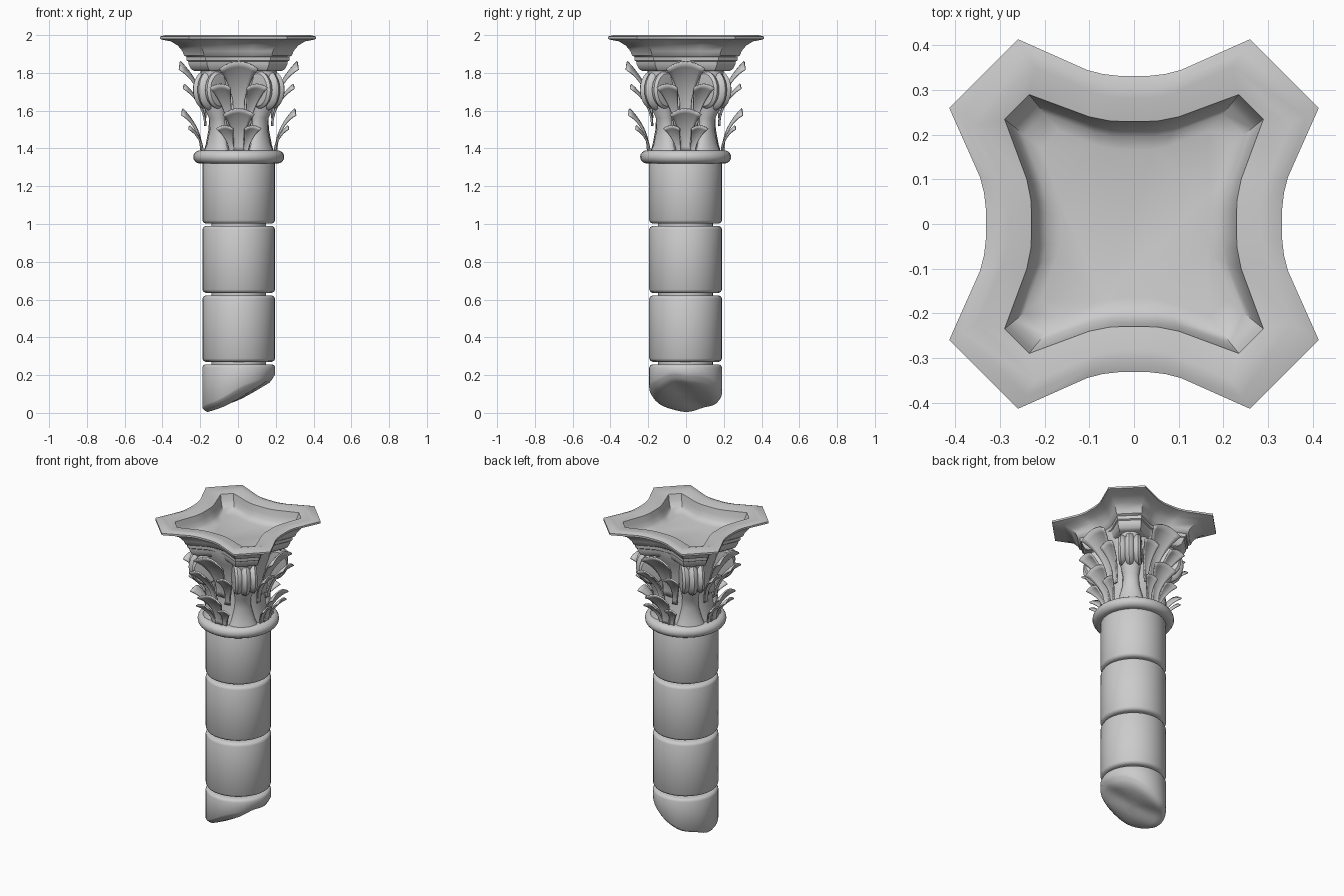
import bpy, bmesh, math
from mathutils import Vector, Matrix

if "Cube" in bpy.data.objects:
    bpy.data.objects.remove(bpy.data.objects["Cube"])

CX, CY = 0.004, -0.002


def finish(name, bm, angle=40):
    bmesh.ops.recalc_face_normals(bm, faces=bm.faces)
    me = bpy.data.meshes.new(name)
    bm.to_mesh(me)
    bm.free()
    me.shade_smooth()
    me.set_sharp_from_angle(angle=math.radians(angle))
    ob = bpy.data.objects.new(name, me)
    bpy.context.collection.objects.link(ob)
    return ob


def loft(name, rings, mat=Matrix(), angle=40):
    bm = bmesh.new()
    rows = [[bm.verts.new(mat @ Vector(p)) for p in r] for r in rings]
    n = len(rows[0])
    for a, b in zip(rows, rows[1:]):
        for i in range(n):
            j = (i + 1) % n
            bm.faces.new((a[i], a[j], b[j], b[i]))
    bm.faces.new(rows[0])
    bm.faces.new(rows[-1])
    return finish(name, bm, angle)


def circle(rx, z, ry=None, x=0.0, y=0.0, n=32):
    ry = rx if ry is None else ry
    return [(x + rx * math.cos(2 * math.pi * i / n),
             y + ry * math.sin(2 * math.pi * i / n), z) for i in range(n)]


def lathe(name, profile, angle=40):
    return loft(name, [circle(r, z, x=CX, y=CY) for r, z in profile], angle=angle)


# Shaft drums with eased edges, and the narrower core seen in the joints
for i, (z0, z1) in enumerate([(0.27, 0.622), (0.635, 0.99), (1.002, 1.345)]):
    lathe(f"shaft_drum_{i + 1}", [
        (0.14, z0), (0.175, z0), (0.187, z0 + 0.006), (0.193, z0 + 0.018),
        (0.193, z1 - 0.018), (0.187, z1 - 0.006), (0.175, z1), (0.14, z1)])
lathe("shaft_core", [(0.145, 0.22), (0.145, 1.34)])


# Broken lowest drum with a slanted, uneven underside
def broken(f):
    ring = []
    for x, y, _ in circle(0.193 * f, 0, n=40):
        z = 0.082 + 0.47 * x + 0.012 * math.sin(17 * x + 11 * y) * math.cos(19 * y + 1)
        z += 0.035 * max(0, (f - 0.8) / 0.2) ** 2 - 0.1 * y * max(0, f - 0.5)
        ring.append((x + CX, y + CY, max(0.0, z)))
    return ring


loft("broken_drum", [circle(r, z, x=CX, y=CY, n=40) for r, z in
                     [(0.14, 0.257), (0.175, 0.257), (0.187, 0.252), (0.193, 0.24)]]
     + [broken(f) for f in (1, 0.97, 0.92, 0.85, 0.7, 0.5, 0.3, 0.1)], angle=60)

# Necking ring
lathe("neck_ring", [(0.18, 1.32)] + [
    (0.205 + 0.036 * math.cos(a), 1.355 + 0.035 * math.sin(a))
    for a in [math.pi * (k / 8 - 0.5) for k in range(9)]] + [(0.18, 1.39)])

# Bell of the capital
lathe("capital_bell", [(0.19, 1.37), (0.175, 1.42), (0.16, 1.5), (0.155, 1.6),
                       (0.165, 1.7), (0.19, 1.78), (0.215, 1.84), (0.215, 1.88)])


# Fan-shaped leaf: bends outward with height, cupped across its width
def leaf(name, rot, y0, y1, z0, z1, r0, r1, w0, w1):
    bm = bmesh.new()
    nt, nu = 10, 8
    grid = []
    for i in range(nt + 1):
        t = i / nt
        w = w0 + (w1 - w0) * max(0, (t - 0.25) / 0.75) ** 1.3
        if t > 0.9:
            w *= 0.97
        row = []
        for k in range(nu + 1):
            u = 2 * k / nu - 1
            r = r0 + (r1 - r0) * t ** 1.9 + 0.25 * w * u * u * (1 - 0.8 * t)
            y = y0 + (y1 - y0) * t ** 1.2 + u * w
            z = z0 + (z1 - z0) * (1.12 * t - 0.12 * t * t) - 0.4 * w * t * t * u * u
            row.append(bm.verts.new(rot @ Vector((r, y, z))))
        grid.append(row)
    for a, b in zip(grid, grid[1:]):
        for k in range(nu):
            bm.faces.new((a[k], a[k + 1], b[k + 1], b[k]))
    ob = finish(name, bm, 50)
    mod = ob.modifiers.new("thickness", 'SOLIDIFY')
    mod.thickness = 0.009
    mod.offset = 0


for q in range(4):
    shift = Matrix.Translation((CX, CY, 0))
    rot = shift @ Matrix.Rotation(q * math.pi / 2, 4, 'Z')
    # Two tiers of leaves on each face: a large centre leaf and two side lobes
    leaf(f"upper_leaf_{q}", rot, 0, 0, 1.56, 1.86, 0.175, 0.31, 0.03, 0.105)
    leaf(f"lower_leaf_{q}", rot, 0, 0, 1.385, 1.61, 0.195, 0.298, 0.025, 0.085)
    for s in (-1, 1):
        tag = f"{q}_{'left' if s < 0 else 'right'}"
        leaf(f"upper_side_leaf_{tag}", rot, s * 0.045, s * 0.098,
             1.52, 1.74, 0.175, 0.29, 0.018, 0.056)
        leaf(f"lower_side_leaf_{tag}", rot, s * 0.035, s * 0.075,
             1.38, 1.52, 0.19, 0.262, 0.015, 0.045)
    # Corner stem rising to a ridged scroll under each horn of the abacus
    diag = shift @ Matrix.Rotation(math.pi / 4 + q * math.pi / 2, 4, 'Z')
    loft(f"corner_stem_{q}", [circle(rx, z, ry, x=x, n=16) for x, rx, ry, z in [
        (0.165, 0.05, 0.09, 1.375), (0.16, 0.04, 0.07, 1.42), (0.155, 0.036, 0.05, 1.5),
        (0.16, 0.04, 0.048, 1.56), (0.18, 0.055, 0.06, 1.62), (0.19, 0.06, 0.06, 1.7),
        (0.2, 0.06, 0.06, 1.84)]], diag)
    scroll = []
    for y, r in [(-0.068, 0.05), (-0.066, 0.082), (-0.052, 0.095), (-0.036, 0.09),
                 (-0.026, 0.082), (-0.018, 0.098), (0, 0.106)]:
        scroll.append((y, r))
    scroll += [(-y, r) for y, r in reversed(scroll[:-1])]
    loft(f"corner_scroll_{q}", [
        [(0.205 + r * 0.88 * math.cos(a), y, 1.71 + r * 1.05 * math.sin(a))
         for a in [2 * math.pi * k / 24 for k in range(24)]] for y, r in scroll], diag)


# Abacus: concave-sided star with clipped corners, stepped below and hollowed on top
def star(side, scale, z):
    pts = []
    for q in range(4):
        m = Matrix.Rotation(q * math.pi / 2, 3, 'Z')
        full = [(x, -y) for x, y in side] + [(x, y) for x, y in reversed(side)]
        pts += [m @ Vector((x * scale, y * scale, z)) for x, y in full]
    return pts


OUT = [(0.414, 0.26), (0.345, 0.105), (0.336, 0.07), (0.332, 0.035)]
INN = [(0.29, 0.235), (0.24, 0.1), (0.231, 0.055), (0.23, 0.03)]
loft("abacus", [star(OUT, s, z) for s, z in [
    (0.56, 1.81), (0.6, 1.82), (0.63, 1.845), (0.635, 1.86), (0.655, 1.865), (0.66, 1.885),
    (0.69, 1.892), (0.71, 1.915), (0.77, 1.945), (0.86, 1.967), (0.97, 1.976),
    (1.0, 1.98), (1.0, 1.992), (0.93, 2.0), (0.85, 2.0)]]
    + [star(INN, s, z) for s, z in [
        (1.0, 1.99), (0.97, 1.955), (0.92, 1.925), (0.85, 1.908), (0.72, 1.9)]])
